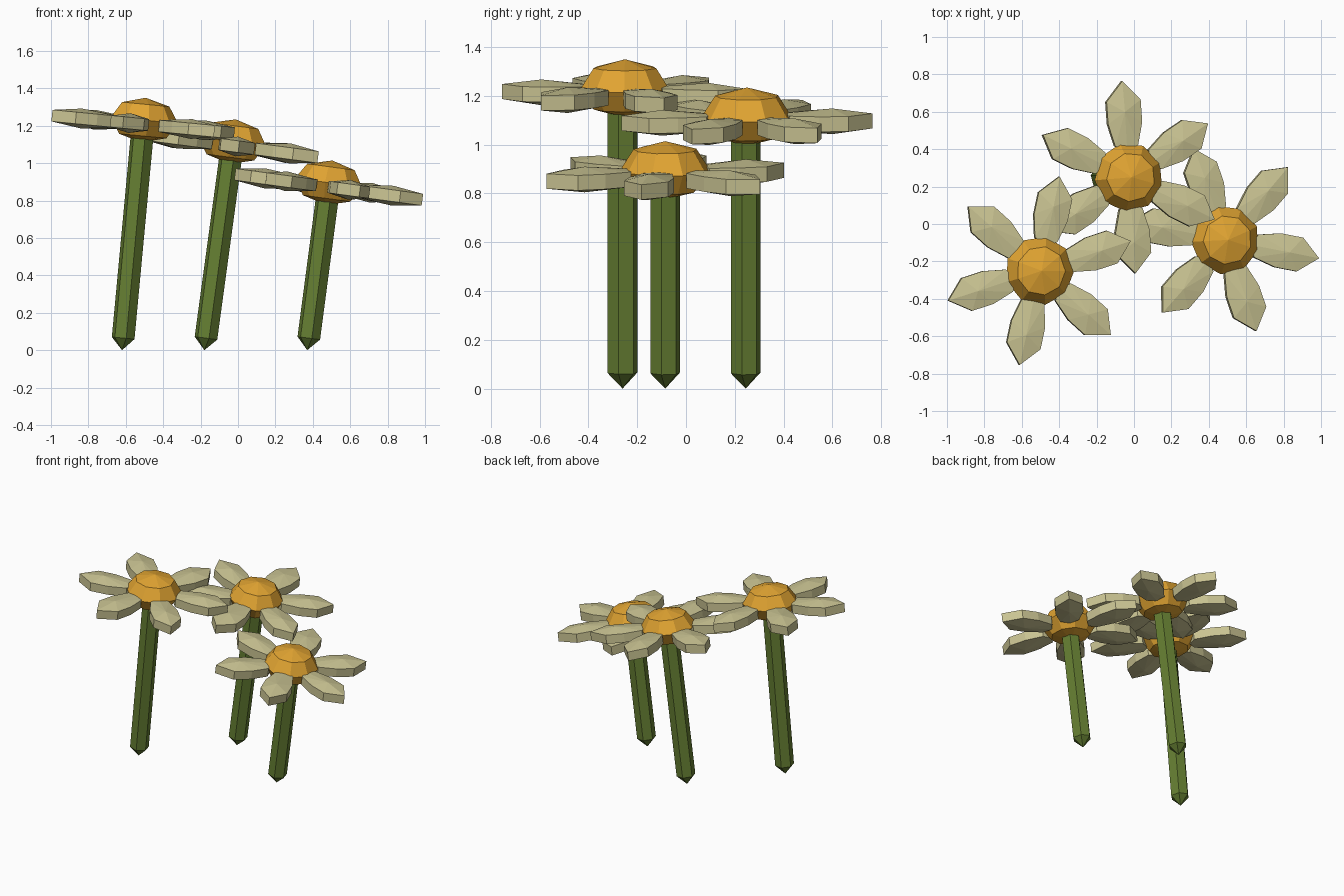
import bpy, bmesh, math
from mathutils import Matrix, Vector

if "Cube" in bpy.data.objects:
    bpy.data.objects.remove(bpy.data.objects["Cube"])


def material(name, rgb):
    m = bpy.data.materials.new(name)
    m.diffuse_color = (*rgb, 1)
    m.use_nodes = True
    m.node_tree.nodes["Principled BSDF"].inputs["Base Color"].default_value = m.diffuse_color
    return m


ORANGE = material("orange", (0.76, 0.375, 0.032))
CREAM = material("cream", (0.59, 0.55, 0.29))
GREEN = material("green", (0.13, 0.21, 0.032))


def finish(bm, name, mat, matrix):
    bmesh.ops.recalc_face_normals(bm, faces=bm.faces)
    me = bpy.data.meshes.new(name)
    bm.to_mesh(me)
    bm.free()
    me.materials.append(mat)
    ob = bpy.data.objects.new(name, me)
    ob.matrix_world = matrix
    bpy.context.collection.objects.link(ob)


def add_petal(bm, angle):
    # Half outline (distance, half width), mirrored; ridge on top and below
    side = [(0.17, 0.062), (0.29, 0.092), (0.41, 0.092)]
    outline = side + [(0.515, 0)] + [(r, -w) for r, w in reversed(side)]
    rot = Matrix.Rotation(angle, 3, 'Z')
    rings = []
    for s in (1, -1):
        ring = [bm.verts.new(rot @ Vector((r, w, s * 0.031))) for r, w in outline]
        root = bm.verts.new(rot @ Vector((0.14, 0, s * 0.034)))
        peak = bm.verts.new(rot @ Vector((0.35, 0, s * 0.053)))
        for a, b in zip(ring, ring[1:]):
            bm.faces.new((a, b, peak))
        bm.faces.new((ring[-1], root, peak))
        bm.faces.new((root, ring[0], peak))
        rings.append(ring + [root])
    top, low = rings
    for i in range(len(top)):
        j = (i + 1) % len(top)
        bm.faces.new((top[i], low[i], low[j], top[j]))


def flower(tag, foot, head, tilt, petal_turn, disc_turn):
    place = Matrix.Translation(head) @ Matrix.Rotation(math.radians(tilt), 4, 'Y')

    # Flattened nine-sided centre
    bm = bmesh.new()
    bmesh.ops.create_uvsphere(bm, u_segments=9, v_segments=4, radius=1)
    bmesh.ops.transform(bm, verts=bm.verts, matrix=Matrix.Diagonal((0.185, 0.185, 0.12, 1))
                        @ Matrix.Rotation(math.radians(disc_turn), 4, 'Z'))
    finish(bm, "flower_centre_" + tag, ORANGE, place)

    # Six petals around the centre
    bm = bmesh.new()
    for k in range(6):
        add_petal(bm, math.radians(petal_turn + 60 * k))
    finish(bm, "petals_" + tag, CREAM, place @ Matrix.Translation((0, 0, -0.023)))

    # Six-sided stem with a pointed foot
    bm = bmesh.new()
    foot, head = Vector(foot), Vector(head)
    length = (head - foot).length
    turn = math.radians(-15)
    rings = []
    for z in (0.065, length - 0.06):
        rings.append([bm.verts.new((0.063 * math.cos(turn + k * math.pi / 3),
                                    0.063 * math.sin(turn + k * math.pi / 3), z))
                      for k in range(6)])
    tip = bm.verts.new((0, 0, 0))
    low, top = rings
    for i in range(6):
        j = (i + 1) % 6
        bm.faces.new((low[i], low[j], top[j], top[i]))
        bm.faces.new((tip, low[j], low[i]))
    bm.faces.new(top)
    lean = math.atan2(head.x - foot.x, head.z - foot.z)
    finish(bm, "stem_" + tag, GREEN,
           Matrix.Translation(foot) @ Matrix.Rotation(lean, 4, 'Y'))


flower("left", (-0.62, -0.26, 0), (-0.505, -0.25, 1.23), 5.5, 18, 109)
flower("back", (-0.18, 0.245, 0), (-0.028, 0.25, 1.115), 7.5, 34, 95)
flower("right", (0.37, -0.085, 0), (0.488, -0.085, 0.895), 7.7, -11, 93)
